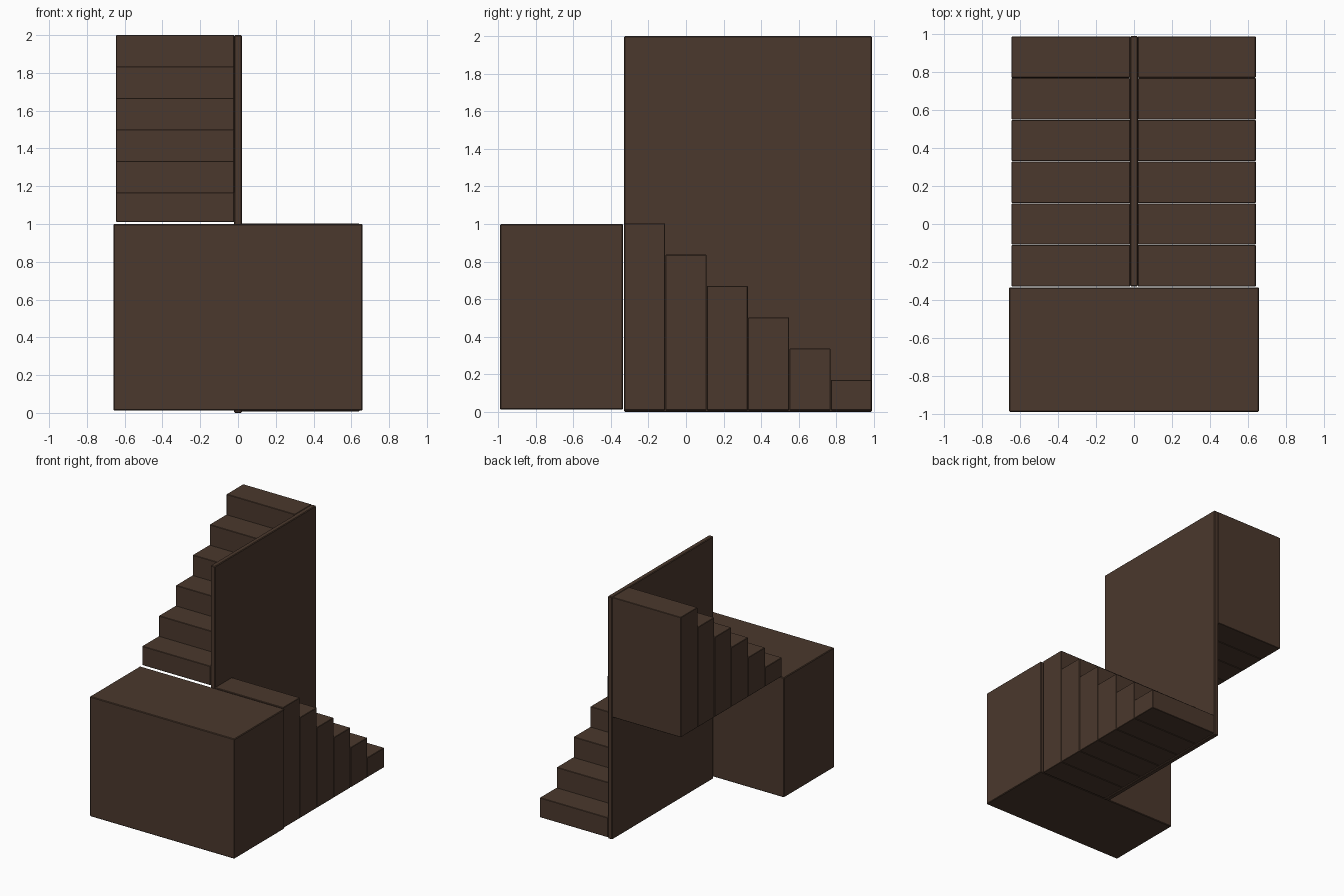
import bpy

if "Cube" in bpy.data.objects:
    bpy.data.objects.remove(bpy.data.objects["Cube"])

wood = bpy.data.materials.new("dark_wood")
wood.diffuse_color = (0.07, 0.04, 0.026, 1)
wood.use_nodes = True
wood.node_tree.nodes["Principled BSDF"].inputs["Base Color"].default_value = wood.diffuse_color


def box(name, x, y, z, bevel=0.005):
    """Box spanning the given (min, max) ranges, with slightly eased edges."""
    bpy.ops.mesh.primitive_cube_add(
        size=1, location=[(a + b) / 2 for a, b in (x, y, z)])
    o = bpy.context.object
    o.name = name
    o.scale = [b - a for a, b in (x, y, z)]
    bpy.ops.object.transform_apply(location=False, rotation=False, scale=True)
    m = o.modifiers.new("eased_edges", "BEVEL")
    m.width = bevel
    m.segments = 1
    o.data.materials.append(wood)
    return o


# Landing block at the front
box("landing", (-0.66, 0.66), (-0.99, -0.335), (0.012, 1.0))

# Thin wall dividing the two flights
box("dividing_wall", (-0.02, 0.02), (-0.33, 0.99), (0.0, 2.0))

# Six steps per flight: right one descends to the floor, left one climbs on
STEPS = 6
START, DEPTH, RISE = -0.33, 0.22, 1 / 6
for i in range(STEPS):
    y = (START + i * DEPTH + 0.001, START + (i + 1) * DEPTH - 0.001)
    box(f"lower_step_{i + 1}", (0.02, 0.642), y,
        (0.008, 1.003 - i * RISE), 0.003)
    box(f"upper_step_{i + 1}", (-0.645, -0.02), y,
        (1.01, 1.0 + (i + 1) * RISE), 0.003)
